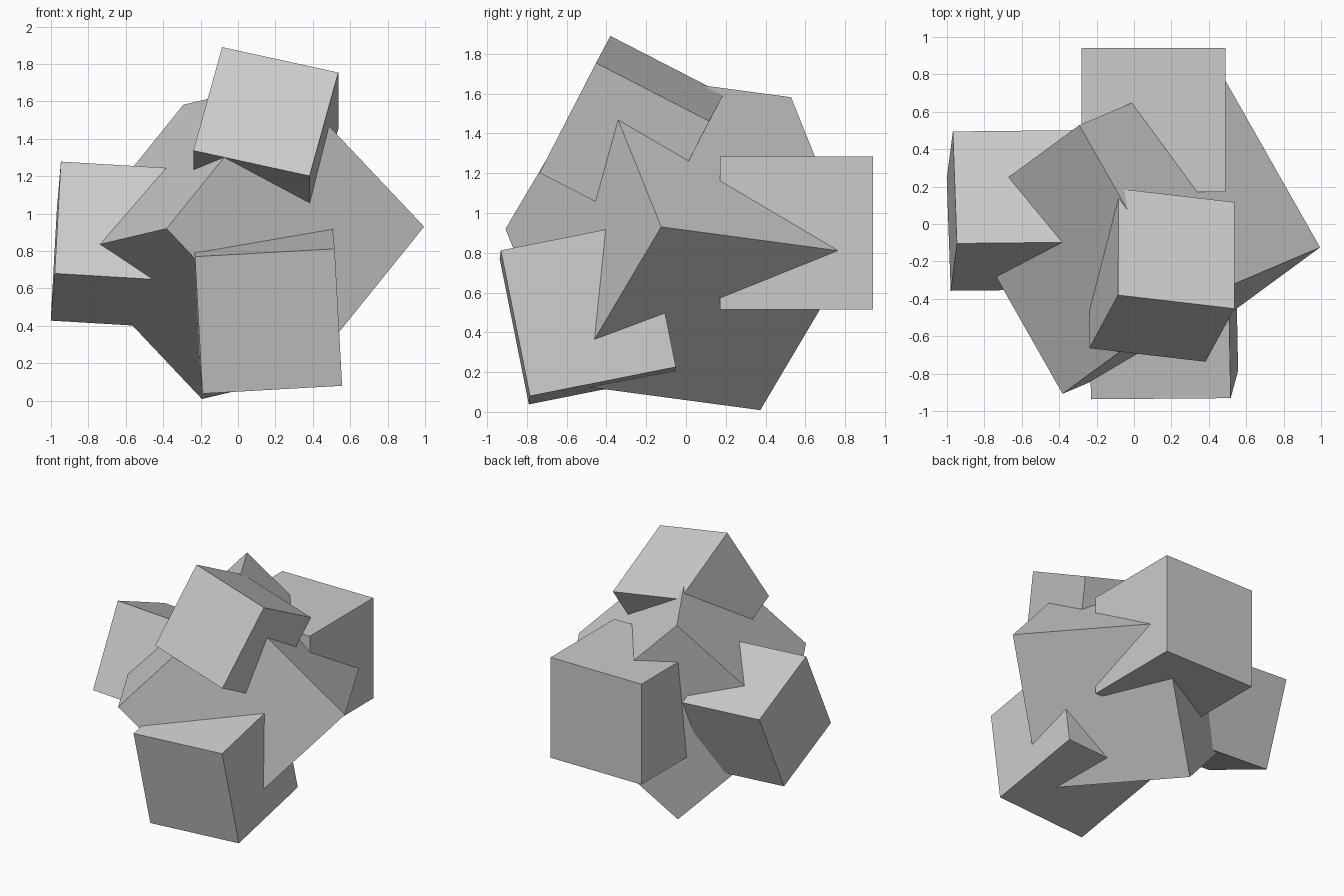
import bpy
from mathutils import Matrix, Vector

if "Cube" in bpy.data.objects:
    bpy.data.objects.remove(bpy.data.objects["Cube"])


def tilted_cube(name, corner, edge_u, edge_v, side, w_hint):
    """Cube grown from one corner along two edge directions; w_hint picks the third side."""
    u = Vector(edge_u).normalized()
    v = Vector(edge_v)
    v = (v - u * v.dot(u)).normalized()
    w = u.cross(v)
    if w.dot(Vector(w_hint)) < 0:
        u, v, w = v, u, -w
    centre = Vector(corner) + (u + v + w) * side / 2
    bpy.ops.mesh.primitive_cube_add(size=side)
    cube = bpy.context.object
    cube.name = name
    cube.matrix_world = Matrix.Translation(centre) @ Matrix((u, v, w)).transposed().to_4x4()
    return cube


# Large core balanced on a corner
tilted_cube("core_cube", (0.995, -0.125, 0.93),
            (-0.508, 0.895, -0.12), (-0.515, -0.21, 0.54), 1.12, (-0.45, -0.335, -0.56))

# Smaller cubes swallowing alternate corners of the core
tilted_cube("back_cube", (-0.28, 0.17, 0.515),
            (1, 0, 0), (0, 1, 0), 0.77, (0, 0, 1))
tilted_cube("left_cube", (-0.947, -0.104, 1.278),
            (-0.033, -0.253, -0.598), (-0.021, 0.605, -0.246), 0.65, (1, 0, 0))
tilted_cube("front_cube", (-0.23, -0.937, 0.77),
            (0.75, 0.006, 0.042), (0.044, 0.146, -0.73), 0.748, (0, 1, 0.2))
tilted_cube("top_cube", (-0.085, -0.38, 1.89),
            (0.618, -0.072, -0.135), (-0.155, -0.285, -0.555), 0.64, (0, 0.565, -0.31))
